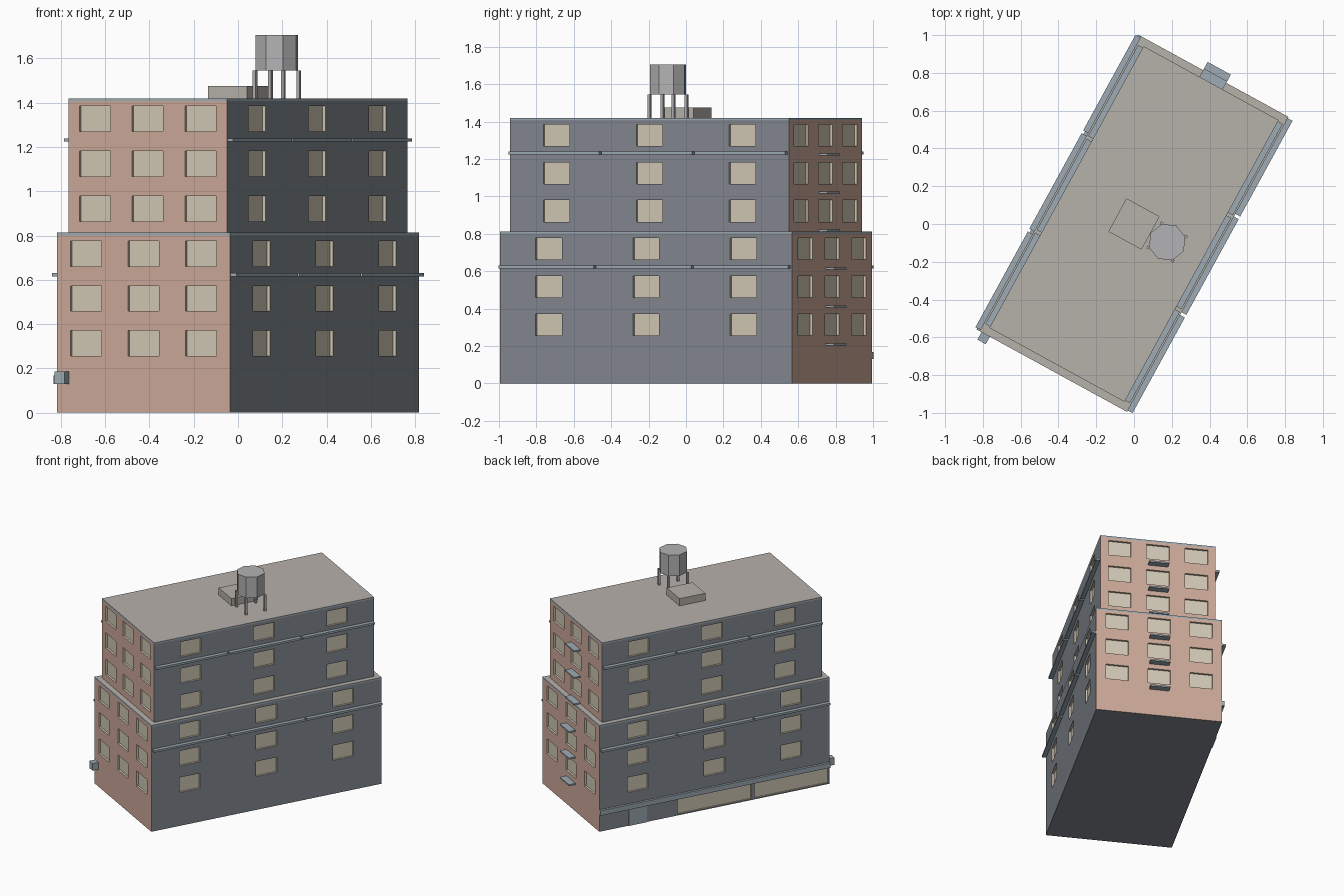
import bpy, bmesh, math
from mathutils import Matrix, Vector

if "Cube" in bpy.data.objects:
    bpy.data.objects.remove(bpy.data.objects["Cube"])

ANGLE = math.radians(61.3)      # the building is turned on its plot
L = {"lower": (0.89, 0.445), "upper": (0.85, 0.4075)}   # half length, half width
FLOOR = 0.203


def material(name, rgb):
    m = bpy.data.materials.new(name)
    m.diffuse_color = (*rgb, 1)
    m.use_nodes = True
    m.node_tree.nodes["Principled BSDF"].inputs["Base Color"].default_value = m.diffuse_color
    return m


GLASS = material("glass", (0.64, 0.58, 0.46))
BRICK = material("brick", (0.61, 0.40, 0.32))
SLATE = material("slate", (0.23, 0.25, 0.28))
ROOF = material("roofing", (0.47, 0.44, 0.40))
TRIM = material("trim", (0.34, 0.41, 0.46))
METAL = material("metal", (0.45, 0.45, 0.46))


def add_box(bm, lo, hi):
    lo, hi = Vector(lo), Vector(hi)
    size = hi - lo
    mat = Matrix.Translation((lo + hi) / 2) @ Matrix.Diagonal((*size, 1))
    bmesh.ops.create_cube(bm, size=1, matrix=mat)


def finish(name, bm, mats, pick=None):
    bm.normal_update()
    if pick:
        for f in bm.faces:
            f.material_index = pick(f.normal)
    me = bpy.data.meshes.new(name)
    bm.to_mesh(me)
    bm.free()
    for m in mats:
        me.materials.append(m)
    ob = bpy.data.objects.new(name, me)
    ob.rotation_euler.z = ANGLE
    bpy.context.collection.objects.link(ob)
    return ob


def boxes(name, items, mats, pick=None):
    bm = bmesh.new()
    for lo, hi in items:
        add_box(bm, lo, hi)
    return finish(name, bm, mats, pick)


def tier(name, z0, z1, first_floor, shopfront=False):
    a, b = L[name]
    cap = 0.013
    # walls: brick on the short ends, slate on the long sides
    walls = boxes(name + "_walls", [((-a, -b, z0), (a, b, z1 - cap))],
                  [GLASS, BRICK, SLATE], lambda n: 1 if abs(n.x) > 0.5 else 2)
    # recessed windows, three columns by three floors on every side
    cuts = []
    for floor in range(first_floor, first_floor + 3):
        zc = 0.3125 + FLOOR * floor
        zl, zh = zc - 0.0575, zc + 0.0575
        for col in (-1, 0, 1):
            for s in (-1, 1):
                x = col * a * 2 / 3
                y0, y1 = sorted((s * (b - 0.015), s * (b + 0.05)))
                cuts.append(((x - 0.08, y0, zl), (x + 0.08, y1, zh)))
                y = col * b * 2 / 3
                x0, x1 = sorted((s * (a - 0.015), s * (a + 0.05)))
                cuts.append(((x0, y - 0.08, zl), (x1, y + 0.08, zh)))
    if shopfront:
        for x in (0, -a * 2 / 3):
            cuts.append(((x - 0.284, b - 0.01, 0.01), (x + 0.284, b + 0.05, 0.125)))
    cutter = boxes(name + "_window_cutter", cuts, [GLASS])
    cutter.hide_render = True
    mod = walls.modifiers.new("windows", "BOOLEAN")
    mod.operation = "DIFFERENCE"
    mod.solver = "EXACT"
    mod.object = cutter
    bpy.context.view_layer.objects.active = walls
    bpy.ops.object.modifier_apply(modifier=mod.name)
    bpy.data.objects.remove(cutter)
    # roof cap with trim edge
    boxes(name + "_roof_cap", [((-a, -b, z1 - cap), (a, b, z1))],
          [ROOF, TRIM], lambda n: 0 if n.z > 0.5 else 1)
    # ledges along both long sides, in three lengths
    zb = FLOOR * (first_floor + 3) + 0.006
    ledges = []
    for s in (-1, 1):
        y0, y1 = sorted((s * b, s * (b + 0.029)))
        for col in (-1, 0, 1):
            x, h = col * a * 2 / 3, a / 3 - 0.008
            ledges.append(((x - h, y0, zb), (x + h, y1, zb + 0.015)))
    boxes(name + "_ledges", ledges, [TRIM])
    # slabs under the middle windows of the rear end
    slabs = []
    for floor in range(first_floor, first_floor + 3):
        z = FLOOR * (floor + 1)
        slabs.append(((a, -0.07, z), (a + 0.05, 0.07, z + 0.011)))
    boxes(name + "_end_slabs", slabs, [TRIM])


tier("lower", 0, 0.813, 0, shopfront=True)
tier("upper", 0.813, 1.42, 3)

# shopfront fascia, door and hanging box
boxes("shop_fascia", [((-0.89, 0.445, 0.13), (0.89, 0.463, 0.168))], [TRIM])
boxes("shop_door", [((0.523, 0.445, 0), (0.663, 0.45, 0.13))], [TRIM])
boxes("corner_box", [((-0.935, 0.383, 0.13), (-0.89, 0.433, 0.185))], [TRIM])

# roof hatch
boxes("roof_hatch", [((-0.1, -0.1, 1.42), (0.1, 0.1, 1.475))], [ROOF])

# water tank on four legs
bm = bmesh.new()
bmesh.ops.create_cone(bm, cap_ends=True, segments=8, radius1=0.1, radius2=0.1, depth=0.16,
                      matrix=Matrix.Translation((0, -0.2, 1.625)))
finish("water_tank", bm, [METAL])
legs = [((x - 0.008, y - 0.208, 1.42), (x + 0.008, y - 0.192, 1.545))
        for x in (-0.073, 0.073) for y in (-0.073, 0.073)]
boxes("tank_legs", legs, [METAL])
